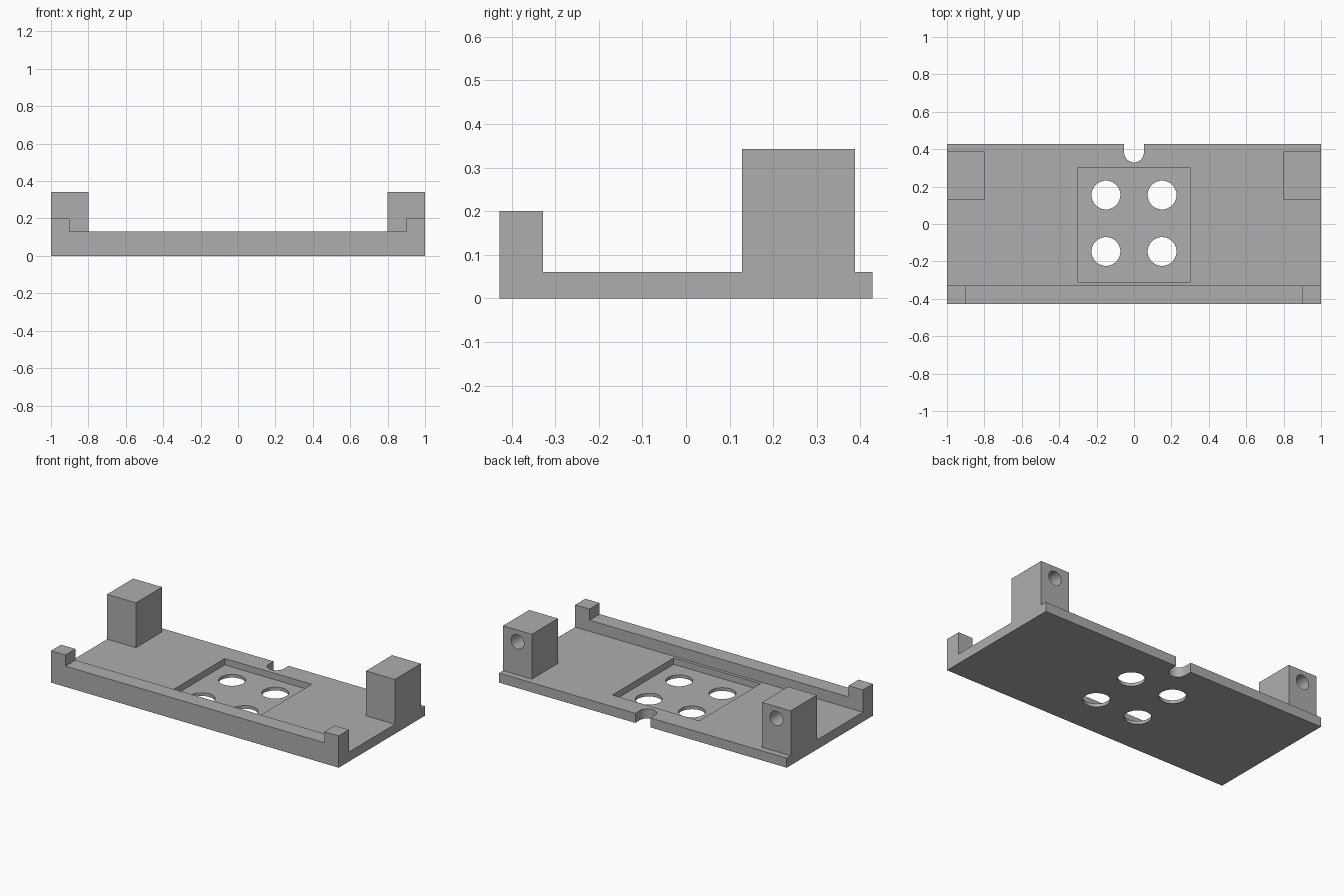
import bpy
import bmesh
from math import pi
from mathutils import Matrix

cube = bpy.data.objects.get("Cube")
if cube:
    bpy.data.objects.remove(cube, do_unlink=True)

grey = bpy.data.materials.new("plain grey")
grey.use_nodes = True
grey.diffuse_color = (0.42, 0.42, 0.42, 1)
grey.node_tree.nodes["Principled BSDF"].inputs["Base Color"].default_value = (0.42, 0.42, 0.42, 1)


def add_object(name, bm):
    bmesh.ops.recalc_face_normals(bm, faces=bm.faces)
    mesh = bpy.data.meshes.new(name)
    bm.to_mesh(mesh)
    bm.free()
    mesh.materials.append(grey)
    obj = bpy.data.objects.new(name, mesh)
    bpy.context.collection.objects.link(obj)
    return obj


def box(name, low, high):
    size = [b - a for a, b in zip(low, high)]
    mid = [(a + b) / 2 for a, b in zip(low, high)]
    bm = bmesh.new()
    bmesh.ops.create_cube(bm, size=1, matrix=Matrix.Translation(mid) @ Matrix.Diagonal((*size, 1)))
    return add_object(name, bm)


def cylinder(name, centre, radius, depth, along_y=False):
    turn = Matrix.Rotation(pi / 2, 4, "X") if along_y else Matrix.Identity(4)
    bm = bmesh.new()
    bmesh.ops.create_cone(bm, cap_ends=True, segments=48, radius1=radius, radius2=radius,
                          depth=depth, matrix=Matrix.Translation(centre) @ turn)
    return add_object(name, bm)


def combine(target, tool, operation):
    mod = target.modifiers.new(tool.name, "BOOLEAN")
    mod.operation = operation
    mod.solver = "EXACT"
    mod.object = tool
    bpy.context.view_layer.objects.active = target
    bpy.ops.object.modifier_apply(modifier=mod.name)
    bpy.data.objects.remove(tool, do_unlink=True)


# Tray: side profile of floor and front lip, extruded across the width
FRONT, BACK, FLOOR, LIP = -0.428, 0.428, 0.06, 0.13
profile = [(FRONT, 0), (BACK, 0), (BACK, FLOOR), (-0.328, FLOOR), (-0.328, LIP), (FRONT, LIP)]
bm = bmesh.new()
face = bm.faces.new([bm.verts.new((-1, y, z)) for y, z in profile])
side = bmesh.ops.extrude_face_region(bm, geom=[face])["geom"]
bmesh.ops.translate(bm, vec=(2, 0, 0), verts=[v for v in side if isinstance(v, bmesh.types.BMVert)])
tray = add_object("mounting_tray", bm)

# Rear posts with blind screw holes, and front corner stops
for s in (-1, 1):
    inner, outer = sorted((0.8 * s, s))
    post = box("rear_post", (inner, 0.129, 0.03), (outer, 0.388, 0.342))
    combine(post, cylinder("screw_hole", (0.9 * s, 0.338, 0.268), 0.045, 0.3, True), "DIFFERENCE")
    combine(tray, post, "UNION")
    inner, outer = sorted((0.9 * s, s))
    combine(tray, box("corner_stop", (inner, FRONT, 0.1), (outer, -0.328, 0.2)), "UNION")

# Square recess with four through holes
combine(tray, box("recess", (-0.302, -0.309, 0.02), (0.302, 0.3, 0.2)), "DIFFERENCE")
for x in (-0.15, 0.15):
    for y in (-0.147, 0.155):
        combine(tray, cylinder("floor_hole", (x, y, 0), 0.077, 0.3), "DIFFERENCE")

# Round-ended cable notch in the back edge
combine(tray, cylinder("notch_end", (0, 0.382, 0), 0.053, 0.3), "DIFFERENCE")
combine(tray, box("notch_slot", (-0.053, 0.382, -0.1), (0.053, 0.5, 0.2)), "DIFFERENCE")

bpy.ops.object.select_all(action="DESELECT")
tray.select_set(True)
bpy.context.view_layer.objects.active = tray
bpy.ops.object.shade_smooth_by_angle()
